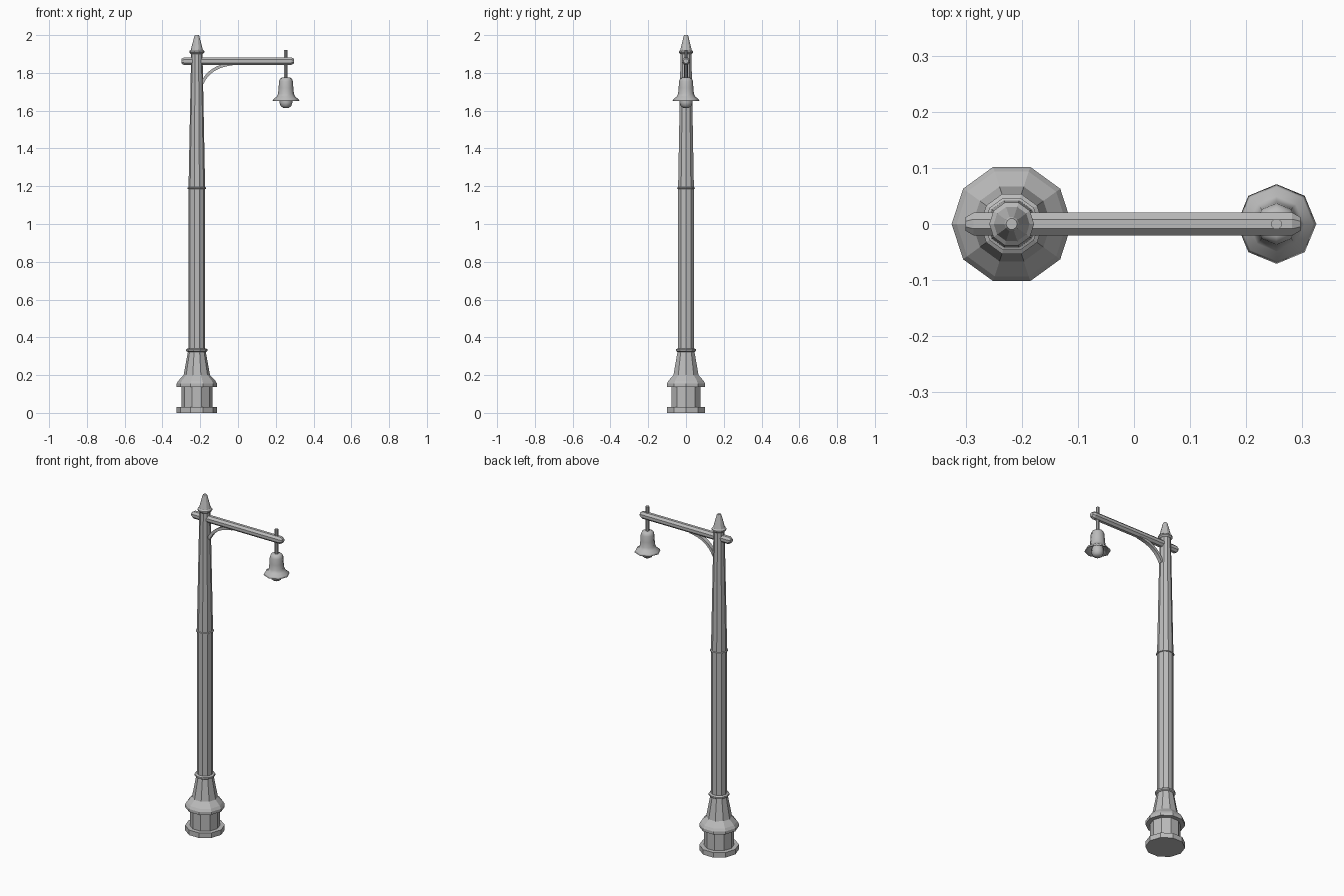
import bpy, bmesh, math
from mathutils import Vector, Matrix

cube = bpy.data.objects.get("Cube")
if cube:
    bpy.data.objects.remove(cube, do_unlink=True)

POST_X, LAMP_X, ARM_Z = -0.218, 0.254, 1.862

metal = bpy.data.materials.new("grey_metal")
metal.use_nodes = True
grey = (0.5, 0.5, 0.5, 1)
metal.diffuse_color = grey
metal.node_tree.nodes["Principled BSDF"].inputs["Base Color"].default_value = grey


def finish(name, bm, smooth=False):
    bmesh.ops.recalc_face_normals(bm, faces=bm.faces)
    mesh = bpy.data.meshes.new(name)
    bm.to_mesh(mesh)
    bm.free()
    obj = bpy.data.objects.new(name, mesh)
    bpy.context.collection.objects.link(obj)
    mesh.materials.append(metal)
    for poly in mesh.polygons:
        poly.use_smooth = smooth
    return obj


def turned(name, profile, sides, matrix, smooth=False, turn=0):
    """Spin a (radius, height) profile round the local z axis, capping both ends."""
    bm = bmesh.new()
    rings = []
    for r, h in profile:
        angles = [turn + math.tau * i / sides for i in range(sides)]
        rings.append([bm.verts.new(matrix @ Vector((r * math.cos(a), r * math.sin(a), h)))
                      for a in angles])
    for low, high in zip(rings, rings[1:]):
        for i in range(sides):
            j = (i + 1) % sides
            bm.faces.new((low[i], low[j], high[j], high[i]))
    bm.faces.new(rings[0][::-1])
    bm.faces.new(rings[-1])
    return finish(name, bm, smooth)


post = Matrix.Translation((POST_X, 0, 0))
lamp = Matrix.Translation((LAMP_X, 0, 0))

# Ten-sided post: plinth, flared foot, shaft and pointed finial
turned("plinth", [(0.107, 0), (0.107, 0.03), (0.082, 0.03), (0.082, 0.14)], 10, post)
turned("foot", [(0.107, 0.138), (0.107, 0.155), (0.098, 0.17), (0.07, 0.2),
                (0.047, 0.325)], 10, post)
turned("shaft", [(0.044, 0.32), (0.044, 1.19), (0.03, 1.91)], 10, post)
for name, r, z, half in (("lower_collar", 0.056, 0.332, 0.009),
                         ("upper_collar", 0.049, 1.19, 0.006)):
    turned(name, [(r - 0.007, z - half), (r, z - half / 2), (r, z + half / 2),
                  (r - 0.007, z + half)], 10, post)
turned("finial", [(0.032, 1.9), (0.04, 1.908), (0.04, 1.915), (0.032, 1.922),
                  (0.013, 1.995), (0.01, 2)], 10, post)

# Eight-sided arm with tapered ends
along_x = Matrix.Translation((0, 0, ARM_Z)) @ Matrix.Rotation(math.pi / 2, 4, "Y")
turned("arm", [(0.013, -0.3), (0.022, -0.286), (0.022, 0.282), (0.013, 0.297)],
       8, along_x, turn=math.pi / 8)

# Curved bracket under the arm
bm = bmesh.new()
start, bend, end = Vector((-0.19, 0, 1.745)), Vector((-0.15, 0, 1.835)), Vector((-0.03, 0, 1.848))
rows = []
for i in range(9):
    t = i / 8
    p = start * (1 - t) ** 2 + bend * 2 * t * (1 - t) + end * t ** 2
    d = ((bend - start) * (1 - t) + (end - bend) * t).normalized()
    n = Vector((-d.z, 0, d.x)) * 0.008
    side = Vector((0, 0.011, 0))
    rows.append([bm.verts.new(p + v) for v in (n + side, n - side, -n - side, -n + side)])
for a, b in zip(rows, rows[1:]):
    for i in range(4):
        bm.faces.new((a[i], a[(i + 1) % 4], b[(i + 1) % 4], b[i]))
bm.faces.new(rows[0])
bm.faces.new(rows[-1])
finish("bracket", bm)

# Hanging rod, hollow bell shade and bulb
turned("hanging_rod", [(0.01, 1.765), (0.01, 1.92)], 8, lamp, turn=math.pi / 8)
turned("lamp_shade", [(0.026, 1.69), (0.036, 1.672), (0.066, 1.65), (0.071, 1.652),
                      (0.066, 1.662), (0.049, 1.674), (0.042, 1.69), (0.039, 1.72),
                      (0.037, 1.755), (0.032, 1.769), (0.022, 1.775)], 8, lamp, smooth=True)
turned("bulb", [(0.014, 1.615), (0.028, 1.624), (0.034, 1.642), (0.032, 1.665),
                (0.022, 1.695)], 8, lamp, smooth=True)
